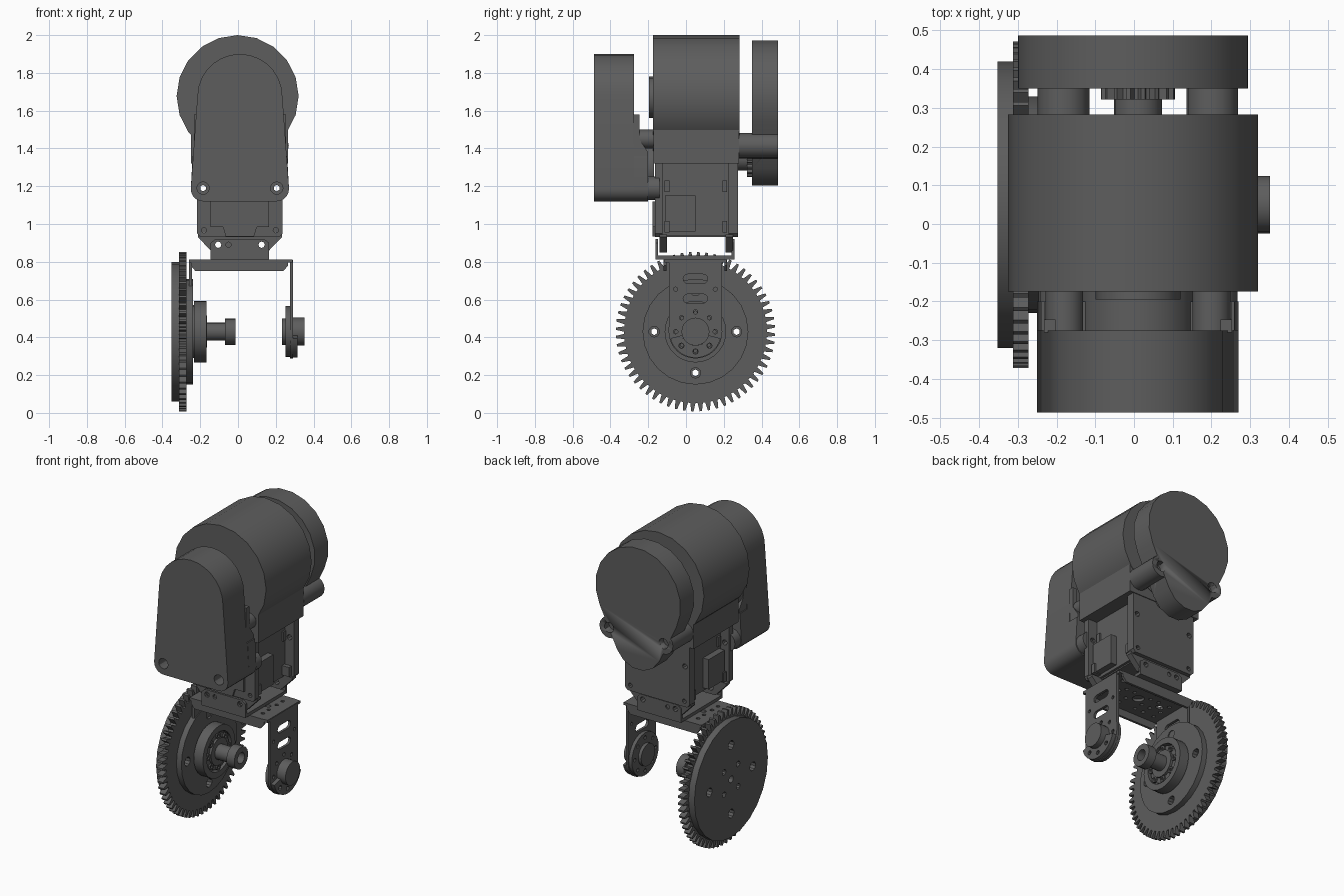
import bpy, bmesh
from math import sin, cos, pi, asin, radians
from mathutils import Vector

if "Cube" in bpy.data.objects:
    bpy.data.objects.remove(bpy.data.objects["Cube"])

MAPS = {'x': lambda u, v, w: (w, u, v), 'y': lambda u, v, w: (u, w, v), 'z': lambda u, v, w: (u, v, w)}
DARK = bpy.data.materials.new("dark_grey")
DARK.diffuse_color = (.11, .11, .11, 1)
DARK.use_nodes = True
DARK.node_tree.nodes["Principled BSDF"].inputs["Base Color"].default_value = DARK.diffuse_color


def arc(c, r, a0, a1, n):
    return [(c[0] + r * cos(radians(a0 + (a1 - a0) * i / n)), c[1] + r * sin(radians(a0 + (a1 - a0) * i / n)))
            for i in range(n + 1)]


def circle(c, r, n=16, start=90):
    return arc(c, r, start, start + 360, n)[:-1]


def rect(u0, u1, v0, v1):
    return [(u0, v0), (u1, v0), (u1, v1), (u0, v1)]


def slot(c, length, h):
    d = length / 2 - h / 2
    return arc((c[0] + d, c[1]), h / 2, -90, 90, 6) + arc((c[0] - d, c[1]), h / 2, 90, 270, 6)


def gear(c, root, tip, n):
    pts = []
    for i in range(n):
        for f, r in ((0, root), (.3, root), (.5, tip), (.78, tip)):
            a = 2 * pi * (i + f) / n
            pts.append((c[0] + r * cos(a), c[1] + r * sin(a)))
    return pts


def ring_of_holes(c, ring, r, n, start=90):
    return [circle(p, r, 10) for p in circle(c, ring, n, start)]


def prism(name, outline, axis, a, b, holes=()):
    """Filled 2D outline with holes, extruded from a to b along an axis."""
    cu = bpy.data.curves.new(name, 'CURVE')
    cu.dimensions = '2D'
    cu.fill_mode = 'BOTH'
    cu.extrude = abs(b - a) / 2
    for loop in [outline, *holes]:
        sp = cu.splines.new('POLY')
        sp.points.add(len(loop) - 1)
        for p, q in zip(sp.points, loop):
            p.co = (q[0], q[1], 0, 1)
        sp.use_cyclic_u = True
    tmp = bpy.data.objects.new(name + "_tmp", cu)
    bpy.context.collection.objects.link(tmp)
    dg = bpy.context.evaluated_depsgraph_get()
    me = bpy.data.meshes.new_from_object(tmp.evaluated_get(dg))
    bpy.data.objects.remove(tmp)
    bm = bmesh.new()
    bm.from_mesh(me)
    for v in bm.verts:
        v.co = Vector(MAPS[axis](v.co.x, v.co.y, v.co.z + (a + b) / 2))
    bmesh.ops.remove_doubles(bm, verts=bm.verts, dist=1e-5)
    bmesh.ops.recalc_face_normals(bm, faces=bm.faces)
    bm.to_mesh(me)
    bm.free()
    me.name = name
    me.materials.clear()
    me.materials.append(DARK)
    ob = bpy.data.objects.new(name, me)
    bpy.context.collection.objects.link(ob)
    return ob


def box(name, x0, x1, y0, y1, z0, z1):
    return prism(name, rect(x0, x1, z0, z1), 'y', y0, y1)


def cut(ob, cutter):
    m = ob.modifiers.new("hole", 'BOOLEAN')
    m.operation, m.solver, m.object = 'DIFFERENCE', 'EXACT', cutter
    cutter.hide_render = True
    cutter.display_type = 'WIRE'


CX = 0.01                       # centre of the servo in x
SIDES = ((-1, "left"), (1, "right"))

# motor barrel and saddle
prism("motor_barrel", circle((-.002, 1.677), .323, 20), 'y', -.175, .283)
box("motor_saddle", -.25, .265, -.173, .28, 1.32, 1.5)
prism("motor_front_boss", circle((CX, 1.67), .11, 16), 'y', -.195, -.17)
prism("drive_pinion", gear((CX, 1.345), .078, .096, 16), 'y', .322, .352)
prism("drive_pinion_shaft", circle((CX, 1.345), .062, 16), 'y', .27, .352)

# front cover: arched shell with rounded lower corners
bolts = [(CX - .195, 1.19), (CX + .195, 1.19)]
corners = arc((CX - .195, 1.185), .065, 180, 270, 5) + arc((CX + .195, 1.185), .065, 270, 360, 5)
bolt_holes = [circle(p, .033, 12) for p in bolts]
prism("front_cover", arc((CX, 1.675), .225, 0, 180, 14) + corners, 'y', -.487, -.275, bolt_holes)
prism("front_cover_lower", [(CX + .25, 1.36), (CX - .25, 1.36)] + corners, 'y', -.275, -.2, bolt_holes)
prism("front_gear_housing", circle((CX, 1.3), .15, 20), 'y', -.275, -.17)
for s, side in SIDES:
    xs = CX + s * .195
    xo = CX + s * .243
    prism("cover_wing_" + side, [(-.28, 1.58), (-.247, 1.58), (-.247, 1.45), (-.2, 1.38), (-.2, 1.35), (-.28, 1.35)],
          'x', min(xo, xo - s * .03), max(xo, xo - s * .03))
    prism("cover_post_" + side, circle((xs, 1.19), .062, 16), 'y', -.215, -.14, [circle((xs, 1.19), .017, 6)])
    prism("motor_front_post_" + side, circle((CX + s * .19, 1.45), .05, 14), 'y', -.275, -.17)

# back cover: faceted teardrop with two drilled screw bosses
tilt = -asin((.3 - .165) / .31) * 180 / pi
tear = arc((-.003, 1.675), .3, tilt, 180 - tilt, 13) + arc((-.003, 1.365), .165, 180 - tilt, 360 + tilt, 5)
back_cover = prism("back_cover", tear, 'y', .35, .487)
for s, side in SIDES:
    c = (CX + s * .192, 1.415)
    boss = prism("back_boss_" + side, circle(c, .067, 16), 'y', .28, .4865)
    drill = prism("drill_helper_" + side, circle(c, .033, 12), 'y', .44, .52)
    cut(boss, drill)
    cut(back_cover, drill)

# servo: core between a front and a back frame plate
box("servo_core", CX - .15, CX + .15, -.13, .24, .932, 1.33)
frame = [(CX - .226, .95), (CX - .21, .932), (CX + .21, .932), (CX + .226, .95), (CX + .226, 1.33), (CX - .226, 1.33)]
frame_holes = [circle(p, .017, 8) for p in bolts] + [circle((CX + s * .19, .967), .014, 8) for s in (-1, 1)]
for name, y0, y1 in (("front", -.165, -.125), ("back", .225, .275)):
    prism("servo_frame_" + name, frame, 'y', y0, y1, frame_holes)
tab = [(CX - .222, .945), (CX - .222, .93), (CX - .145, .85), (CX + .145, .85), (CX + .222, .93), (CX + .222, .945)]
tab_holes = [circle((CX + u, .89), .017, 8) for u in (-.115, .115)]
prism("servo_tab_front", tab, 'y', -.14, -.1, tab_holes)
prism("servo_tab_back", tab, 'y', .21, .25, tab_holes)
panel = [(CX - .155, 1.12), (CX - .155, .985), (CX - .09, .985), (CX - .075, .935), (CX + .075, .935),
         (CX + .09, .985), (CX + .155, .985), (CX + .155, 1.12)]
prism("servo_front_panel", panel, 'y', -.178, -.16)
for s, side in SIDES:
    def span(p, q):
        return sorted((CX + s * p, CX + s * q))
    box("servo_connector_" + side, *span(.14, .205), -.11, .05, .96, 1.15)
    box("servo_wall_" + side, *span(.14, .165), -.13, .23, .94, 1.32)
    for y in (-.1, .205):
        for z, d in ((.985, .215), (1.2, .176)):
            box("servo_clip_" + side, *span(.15, d), y - .013, y + .013, z - .03, z + .03)

# upper bracket: shallow channel screwed to the servo tabs
box("upper_bracket_base", CX - .155, CX + .155, -.162, .257, .813, .833)
flange = [(CX - .155, .815), (CX + .155, .815), (CX + .155, .9), (CX + .13, .92), (CX - .13, .92), (CX - .155, .9)]
for name, y in (("front", -.162), ("back", .242)):
    prism("upper_bracket_flange_" + name, flange, 'y', y, y + .015,
          tab_holes + [circle((CX + u, .89), .014, 10) for u in (-.06, .158 - .0)][:1])

# lower bracket: plate, down-turned lips and two arms
plate_holes = [circle((CX + x, .05 + y), .012, 8) for x in (-.2, -.12, -.06, .06, .12, .2) for y in (-.1, -.04, .04, .1)]
plate_holes += [circle((CX, .05), .035, 14)] + [slot((CX + x, .05), .05, .03) for x in (-.16, .16)]
prism("lower_bracket_plate", rect(-.26, .288, -.115, .215), 'z', .796, .813, plate_holes)
lip = [(-.25, .813), (-.25, .78), (-.225, .75), (.24, .75), (.265, .78), (.265, .813)]
for name, y in (("front", -.118), ("back", .203)):
    prism("lower_bracket_lip_" + name, lip, 'y', y, y + .015)
AX = (.05, .43)                 # wheel axis in y, z
arm = [(.19, .81), (-.09, .81), (-.09, .5)] + arc(AX, .142, 180, 360, 16) + [(.19, .5)]
arm_holes = [slot((.05, z), .13, .048) for z in (.71, .605)] + ring_of_holes(AX, .105, .012, 8)
arm_holes += [circle((y, .655), .011, 8) for y in (-.055, .155)]
prism("bracket_arm_right", arm, 'x', .274, .29, arm_holes + [circle(AX, .06, 16)])
prism("bracket_arm_left", arm, 'x', -.26, -.244, arm_holes + [circle(AX, .04, 16)])

# right idler bearing
prism("idler_ring", circle(AX, .135, 24), 'x', .252, .276, ring_of_holes(AX, .105, .012, 8))
prism("idler_inner_cap", circle(AX, .07, 20), 'x', .232, .28)
prism("idler_outer_cap", circle(AX, .074, 20), 'x', .276, .351)
prism("idler_saddle", arc(AX, .138, 195, 345, 14) + arc(AX, .074, 345, 195, 10), 'x', .29, .315,
      [circle((AX[0] + .105 * cos(radians(a)), AX[1] + .105 * sin(radians(a))), .014, 8) for a in (225, 270, 315)])

# wheel gear with backing disc, hub and stub axle
big_holes = ring_of_holes(AX, .218, .028, 4)
small_holes = ring_of_holes(AX, .1, .018, 4, 45) + [circle(AX, .022, 12)]
prism("wheel_disc", circle(AX, .37, 24), 'x', -.353, -.312, big_holes + small_holes)
prism("wheel_gear", gear(AX, .378, .422, 60), 'x', -.312, -.273, big_holes)
prism("wheel_inner_disc", circle(AX, .28, 24), 'x', -.273, -.238, big_holes)
for p in circle(AX, .218, 4):
    prism("wheel_nut", circle(p, .03, 12), 'x', -.31, -.27, [circle(p, .018, 6)])
prism("hub_flange", circle(AX, .163, 28), 'x', -.232, -.168, [circle(AX, .125, 24)])
prism("hub_core", circle(AX, .115, 24), 'x', -.24, -.18)
prism("hub_floor", circle(AX, .14, 24), 'x', -.24, -.2)
prism("hub_collar", circle(AX, .085, 20), 'x', -.19, -.165)
for p in circle(AX, .1, 8):
    prism("hub_screw", circle(p, .02, 10), 'x', -.185, -.17, [circle(p, .01, 6)])
prism("stub_axle", circle(AX, .048, 18), 'x', -.18, -.06)
prism("stub_axle_end", circle(AX, .07, 18), 'x', -.068, -.013, [circle(AX, .035, 14)])

# soft shading with crisp edges
bpy.ops.object.select_all(action='SELECT')
bpy.context.view_layer.objects.active = bpy.data.objects["motor_barrel"]
bpy.ops.object.shade_smooth_by_angle(angle=radians(30))
